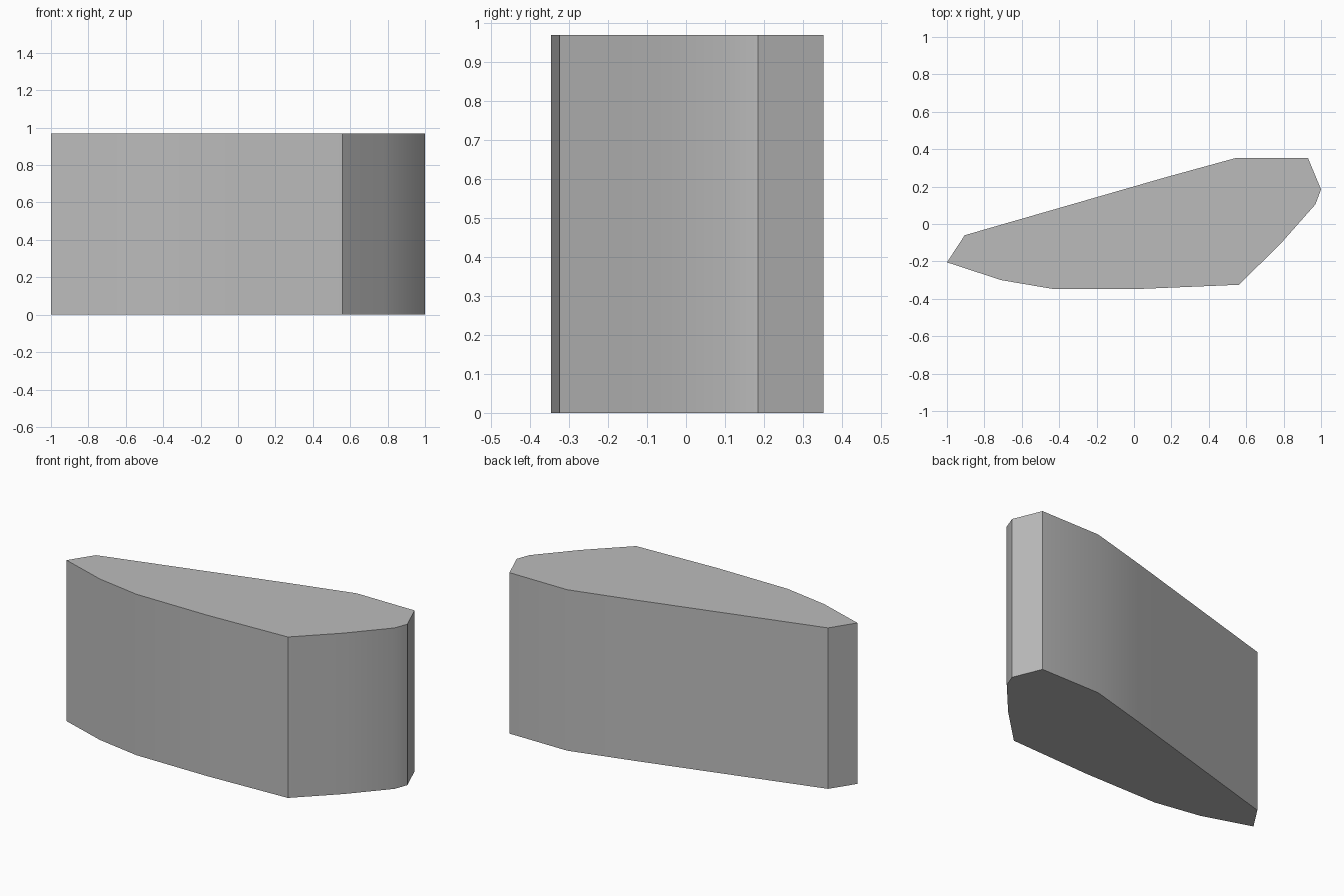
import bpy, bmesh, math

cube = bpy.data.objects.get("Cube")
if cube:
    bpy.data.objects.remove(cube, do_unlink=True)

HEIGHT = 0.97
# Outline of the block, counter-clockwise seen from above
OUTLINE = [(-1, -0.205), (-0.71, -0.30), (-0.435, -0.347), (0.035, -0.347),
           (0.56, -0.325), (0.78, -0.11), (0.97, 0.105), (1, 0.185),
           (0.93, 0.353), (0.545, 0.353), (0.17, 0.25), (-0.905, -0.06)]

# Plain grey material
grey = bpy.data.materials.new("grey")
grey.use_nodes = True
colour = (0.5, 0.5, 0.5, 1)
grey.diffuse_color = colour
grey.node_tree.nodes["Principled BSDF"].inputs["Base Color"].default_value = colour

# Base outline raised into a solid block
bm = bmesh.new()
base = bm.faces.new([bm.verts.new((x, y, 0)) for x, y in OUTLINE])
raised = bmesh.ops.extrude_face_region(bm, geom=[base], use_keep_orig=True)["geom"]
bmesh.ops.translate(bm, vec=(0, 0, HEIGHT),
                    verts=[v for v in raised if isinstance(v, bmesh.types.BMVert)])
bmesh.ops.recalc_face_normals(bm, faces=bm.faces)
mesh = bpy.data.meshes.new("angular_block")
bm.to_mesh(mesh)
bm.free()
mesh.materials.append(grey)
block = bpy.data.objects.new("angular_block", mesh)
bpy.context.collection.objects.link(block)

# Smooth the gently bent walls, keep the corners sharp
bpy.ops.object.select_all(action='DESELECT')
block.select_set(True)
bpy.context.view_layer.objects.active = block
bpy.ops.object.shade_smooth_by_angle(angle=math.radians(30))
